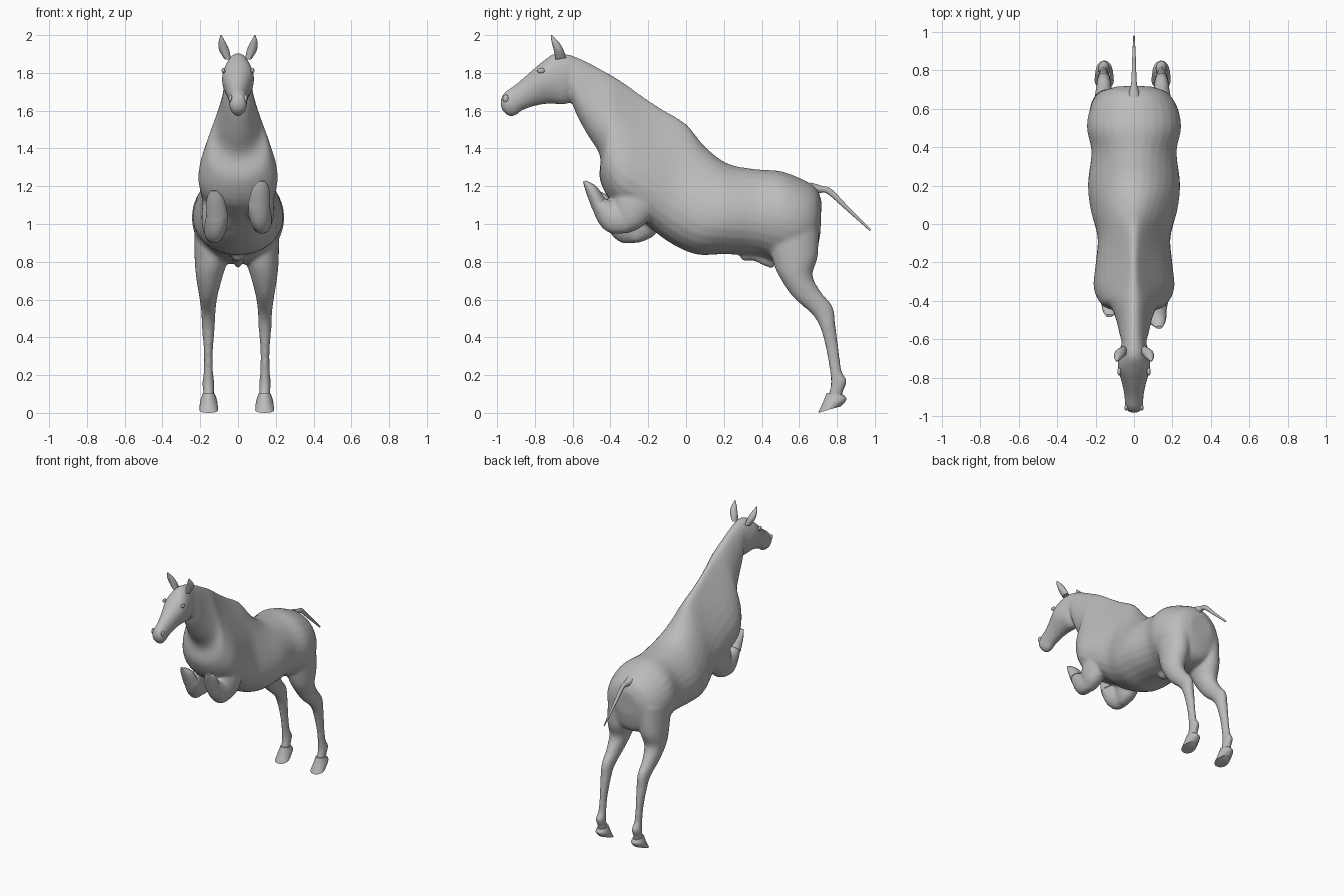
import bpy, bmesh, math
from mathutils import Vector

grey = bpy.data.materials.new("horse grey")
grey.diffuse_color = (0.5, 0.5, 0.5, 1)


def spline(a, b, c, d, t):
    return [0.5 * (2 * q + (r - p) * t + (2 * p - 5 * q + 4 * r - s) * t * t
                   + (3 * q - p - 3 * r + s) * t ** 3) for p, q, r, s in zip(a, b, c, d)]


def loft(name, sections, side=1, shift=(0, 0, 0), steps=4, n=28, angle=50):
    """Section: y, z of one edge, y, z of the other edge, half width, egg shape, x centre."""
    rows, last = [], len(sections) - 1
    for i in range(last):
        q = [sections[max(0, min(last, i + k))] for k in (-1, 0, 1, 2)]
        rows += [spline(*q, k / steps) for k in range(steps)]
    rows.append(sections[last])
    bm = bmesh.new()
    rings = []
    for y0, z0, y1, z1, w, egg, xc in rows:
        peak = max(math.sin(a / 20) * (1 - egg * math.cos(a / 20)) for a in range(63))
        ring = []
        for k in range(n):
            t = 2 * math.pi * k / n
            u = (1 - math.cos(t)) / 2
            x = xc * side + w * math.sin(t) * (1 - egg * math.cos(t)) / peak
            ring.append(bm.verts.new(Vector((x, y0 + (y1 - y0) * u, z0 + (z1 - z0) * u)) + Vector(shift)))
        rings.append(ring)
    for a, b in zip(rings, rings[1:]):
        for k in range(n):
            bm.faces.new((a[k], a[(k + 1) % n], b[(k + 1) % n], b[k]))
    bm.faces.new(rings[0])
    bm.faces.new(rings[-1])
    bmesh.ops.recalc_face_normals(bm, faces=bm.faces)
    me = bpy.data.meshes.new(name)
    bm.to_mesh(me)
    bm.free()
    ob = bpy.data.objects.new(name, me)
    bpy.context.collection.objects.link(ob)
    me.materials.append(grey)
    smooth(ob, angle)
    return ob


def select(obs):
    bpy.ops.object.select_all(action='DESELECT')
    for o in obs:
        o.select_set(True)
    bpy.context.view_layer.objects.active = obs[0]


def smooth(ob, angle):
    select([ob])
    bpy.ops.object.shade_smooth_by_angle(angle=math.radians(angle))


# trunk and neck, from rump to poll
trunk = [
    (.718, 1.12, .712, .95, .09, 0, 0), (.69, 1.19, .68, .83, .17, 0, 0),
    (.62, 1.235, .60, .79, .225, 0, 0), (.50, 1.28, .50, .79, .245, 0, 0),
    (.37, 1.29, .38, .83, .222, .1, 0), (.22, 1.32, .20, .84, .24, .2, 0),
    (.10, 1.41, .05, .84, .225, .35, 0), (0, 1.53, -.10, .91, .19, .5, 0),
    (-.12, 1.605, -.24, 1.02, .20, .65, 0), (-.22, 1.67, -.38, 1.10, .21, .7, 0),
    (-.31, 1.735, -.455, 1.23, .17, .6, 0), (-.38, 1.78, -.455, 1.36, .122, .4, 0),
    (-.47, 1.83, -.52, 1.47, .092, .3, 0), (-.57, 1.88, -.58, 1.58, .075, .2, 0),
    (-.65, 1.905, -.61, 1.67, .058, 0, 0)]
# head, from poll to muzzle
head = [
    (-.61, 1.895, -.585, 1.70, .055, 0, 0), (-.69, 1.905, -.63, 1.635, .075, 0, 0),
    (-.76, 1.86, -.72, 1.637, .085, -.15, 0), (-.83, 1.80, -.80, 1.625, .066, -.1, 0),
    (-.90, 1.74, -.87, 1.60, .051, 0, 0), (-.95, 1.705, -.90, 1.575, .048, -.1, 0),
    (-.975, 1.675, -.94, 1.572, .044, -.1, 0), (-.983, 1.64, -.973, 1.60, .022, 0, 0)]
# hind leg, from thigh to pastern
hind = [
    (.42, .98, .70, 1.04, .10, 0, .125), (.46, .80, .70, .84, .088, 0, .135),
    (.50, .71, .67, .73, .07, 0, .145), (.57, .61, .715, .64, .05, 0, .15),
    (.67, .52, .778, .56, .038, 0, .15), (.715, .44, .792, .46, .034, 0, .15),
    (.745, .32, .81, .33, .024, 0, .15), (.762, .22, .825, .22, .025, 0, .15),
    (.768, .16, .852, .17, .031, 0, .15), (.76, .115, .83, .105, .029, 0, .149),
    (.75, .08, .83, .07, .03, 0, .148)]
hoof = [(.745, .105, .835, .095, .033, 0, .148), (.725, .055, .85, .07, .045, 0, .148),
        (.70, 0, .82, .035, .05, -.2, .148)]
# folded foreleg
forearm = [
    (-.34, 1.24, -.12, 1.12, .06, 0, .125), (-.38, 1.13, -.18, 1.04, .068, 0, .125),
    (-.37, 1.04, -.24, .98, .058, 0, .125), (-.36, .97, -.31, .95, .03, 0, .12)]
shank = [
    (-.32, .95, -.26, 1.04, .04, 0, .13), (-.40, .95, -.33, 1.09, .056, 0, .125),
    (-.46, 1.0, -.38, 1.115, .06, 0, .115), (-.50, 1.09, -.44, 1.14, .056, 0, .11)]
fore_hoof = [
    (-.495, 1.075, -.43, 1.135, .058, 0, .112), (-.53, 1.17, -.475, 1.20, .045, 0, .12),
    (-.545, 1.225, -.53, 1.23, .016, 0, .13)]
ear = [
    (-.69, 1.87, -.635, 1.88, .018, 0, .055), (-.70, 1.92, -.65, 1.925, .027, 0, .074),
    (-.712, 1.965, -.675, 1.965, .018, 0, .085), (-.716, 2.0, -.711, 2.0, .002, 0, .09)]
tail = [
    (.66, 1.22, .66, 1.14, .035, 0, 0), (.72, 1.202, .715, 1.165, .018, 0, 0),
    (.77, 1.185, .755, 1.155, .013, 0, 0), (.86, 1.092, .85, 1.072, .010, 0, 0),
    (.98, .972, .973, .963, .004, 0, 0)]
sheath = [
    (.29, .85, .29, .815, .02, 0, 0), (.31, .86, .31, .803, .034, 0, 0),
    (.36, .86, .36, .805, .034, 0, 0), (.42, .84, .42, .775, .03, 0, 0),
    (.47, .82, .47, .765, .01, 0, 0)]

flesh = [loft("body", trunk), loft("head", head), loft("sheath", sheath)]
for side, word in ((1, "right"), (-1, "left")):
    low = (-.007, 0, 0)
    fold = (0, 0, 0) if side == 1 else (0, .06, -.05)
    flesh += [loft("hind_leg", hind, side, low), loft("forearm", forearm, side, fold),
              loft("fore_shank", shank, side, fold)]
    loft(word + "_hind_hoof", hoof, side, low, angle=35)
    loft(word + "_fore_hoof", fore_hoof, side, fold, angle=35)
    loft(word + "_ear", ear, side, n=14)
    # eye and nostril rim
    for part, at, size in (("eye", (.077 * side, -.768, 1.812), (.010, .02, .014)),
                           ("nostril", (.040 * side, -.955, 1.665), (.010, .016, .02))):
        bpy.ops.mesh.primitive_uv_sphere_add(segments=14, ring_count=8, radius=1, location=at)
        ob = bpy.context.object
        ob.name = word + "_" + part
        ob.scale = size
        ob.data.materials.append(grey)
        smooth(ob, 60)
loft("tail", tail, n=14)

# blend the fleshy parts into one smooth skin
select(flesh)
bpy.ops.object.join()
body = bpy.context.object
mod = body.modifiers.new("skin", 'REMESH')
mod.mode = 'VOXEL'
mod.voxel_size = 0.011
mod.use_smooth_shade = True
mod = body.modifiers.new("soften", 'SMOOTH')
mod.factor = 0.5
mod.iterations = 6
